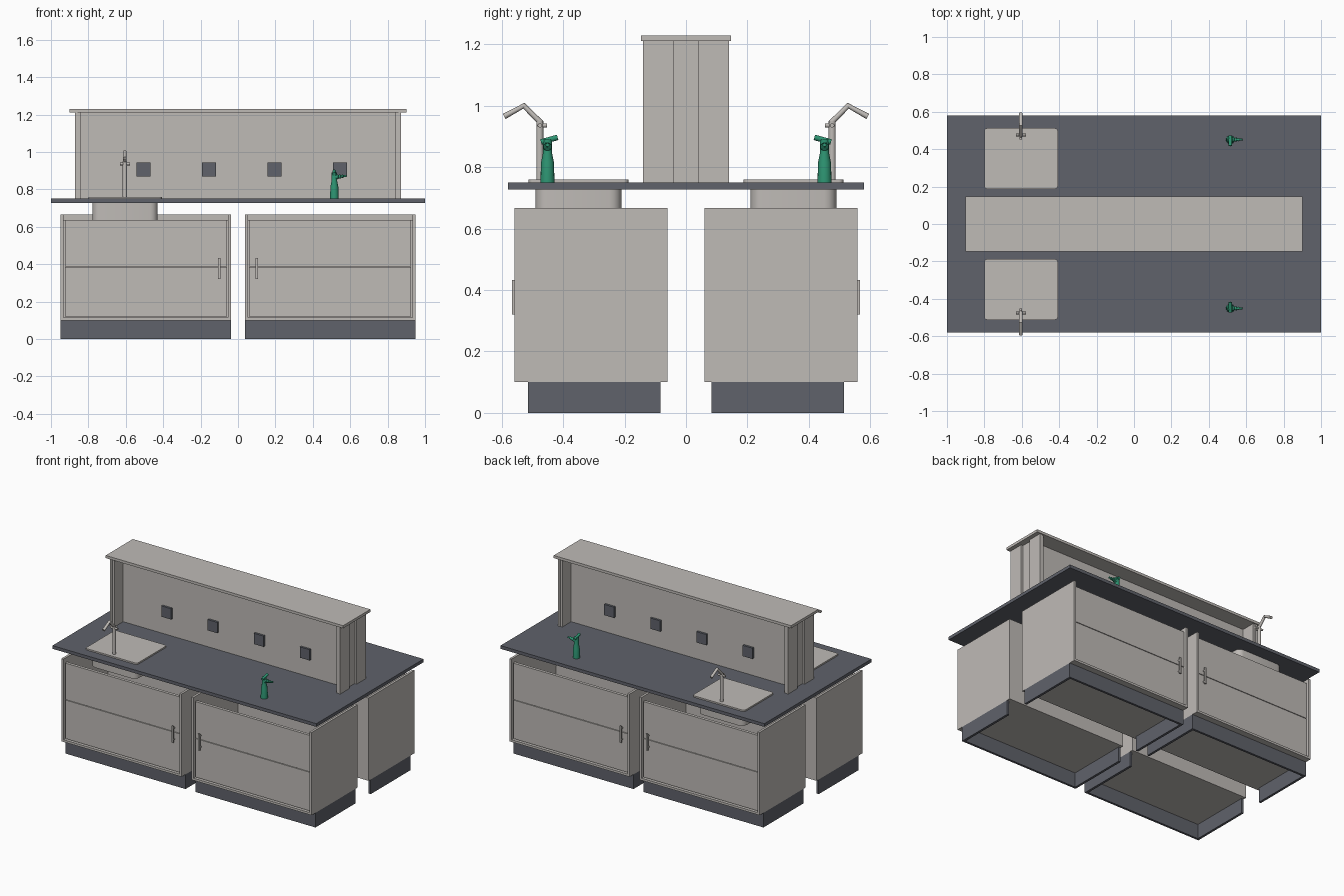
import bpy, bmesh
from mathutils import Vector

cube = bpy.data.objects.get("Cube")
if cube:
    bpy.data.objects.remove(cube, do_unlink=True)


def material(name, rgb):
    m = bpy.data.materials.new(name)
    m.use_nodes = True
    m.diffuse_color = (*rgb, 1)
    m.node_tree.nodes["Principled BSDF"].inputs["Base Color"].default_value = (*rgb, 1)
    return m


LIGHT = material("warm light gray", (0.52, 0.495, 0.47))
DARK = material("slate gray", (0.115, 0.122, 0.145))
GREEN = material("green enamel", (0.027, 0.30, 0.17))


def finish(name, bm, mat, smooth=False):
    bmesh.ops.recalc_face_normals(bm, faces=bm.faces)
    mesh = bpy.data.meshes.new(name)
    bm.to_mesh(mesh)
    bm.free()
    mesh.materials.append(mat)
    obj = bpy.data.objects.new(name, mesh)
    bpy.context.collection.objects.link(obj)
    if smooth:
        bpy.ops.object.select_all(action="DESELECT")
        obj.select_set(True)
        bpy.context.view_layer.objects.active = obj
        bpy.ops.object.shade_smooth_by_angle()
    return obj


def box(name, x, y, z, mat, corner=0):
    """Box from (min, max) pairs; corner rounds the upright edges."""
    bm = bmesh.new()
    bmesh.ops.create_cube(bm, size=1)
    for v in bm.verts:
        v.co = [r[0] if c < 0 else r[1] for c, r in zip(v.co, (x, y, z))]
    if corner:
        upright = [e for e in bm.edges
                   if abs(e.verts[0].co.z - e.verts[1].co.z) > 0.001]
        bmesh.ops.bevel(bm, geom=upright, offset=corner, segments=4,
                        profile=0.5, affect="EDGES")
    return finish(name, bm, mat, corner > 0)


def rod(name, points, radii, mat, sides=16):
    """Round bar through points, with a radius at each point."""
    bm = bmesh.new()
    pts = [Vector(p) for p in points]
    rings = []
    for i, p in enumerate(pts):
        d = (pts[min(i + 1, len(pts) - 1)] - pts[max(i - 1, 0)]).normalized()
        turn = d.to_track_quat("Z", "Y").to_matrix().to_4x4()
        turn.translation = p
        rings.append(bmesh.ops.create_circle(bm, segments=sides, radius=radii[i],
                                             matrix=turn)["verts"])
    for a, b in zip(rings, rings[1:]):
        for i in range(sides):
            j = (i + 1) % sides
            bm.faces.new((a[i], a[j], b[j], b[i]))
    bm.faces.new(rings[0])
    bm.faces.new(rings[-1])
    return finish(name, bm, mat, True)


def side_y(s, a, b):
    """Distances a, b from the centre line, on the front (-1) or back (1)."""
    return tuple(sorted((s * a, s * b)))


def cabinet(tag, s, h):
    def part(name, x, y, z, mat=LIGHT):
        box(f"{tag}_{name}", tuple(sorted((h * x[0], h * x[1]))),
            side_y(s, *y), z, mat)

    inner, outer, t = 0.037, 0.948, 0.016
    # carcass, open at the top
    part("inner_side", (inner, inner + t), (0.06, 0.558), (0.10, 0.667))
    part("outer_side", (outer - t, outer), (0.06, 0.558), (0.10, 0.667))
    part("bottom", (inner + t, outer - t), (0.06, 0.558), (0.10, 0.115))
    part("back", (inner + t, outer - t), (0.06, 0.076), (0.115, 0.667))
    # lower door and upper drawer front
    part("lower_front", (inner + 0.022, outer - 0.022), (0.53, 0.546), (0.12, 0.384))
    part("upper_front", (inner + 0.022, outer - 0.022), (0.53, 0.546), (0.388, 0.637))
    part("front_backing", (inner + t, outer - t), (0.522, 0.53), (0.115, 0.635))
    # upright handle
    part("handle", (0.094, 0.106), (0.558, 0.567), (0.32, 0.433))
    for z in (0.335, 0.412):
        part("handle_mount", (0.096, 0.104), (0.545, 0.56), (z, z + 0.008))
    # plinth, open towards the middle
    part("plinth_front", (inner, outer), (0.50, 0.515), (0, 0.10), DARK)
    part("plinth_inner", (inner, inner + t), (0.083, 0.50), (0, 0.10), DARK)
    part("plinth_outer", (outer - t, outer), (0.083, 0.50), (0, 0.10), DARK)


def sink(tag, s):
    box(f"{tag}_sink_rim", (-0.80, -0.407), side_y(s, 0.188, 0.512),
        (0.75, 0.76), LIGHT, 0.015)
    box(f"{tag}_sink_bowl", (-0.778, -0.43), side_y(s, 0.21, 0.49),
        (0.634, 0.752), LIGHT, 0.04)
    # faucet with cross handle and angled spout
    x, y = -0.605, s * 0.476
    rod(f"{tag}_faucet_post", [(x, y, 0.755), (x, y, 0.95)], [0.0115] * 2, LIGHT)
    rod(f"{tag}_faucet_cross", [(x - 0.027, y, 0.936), (x + 0.027, y, 0.936)],
        [0.007] * 2, LIGHT)
    rod(f"{tag}_faucet_knob", [(x, y, 0.936), (x, s * 0.452, 0.936)],
        [0.007] * 2, LIGHT)
    rod(f"{tag}_faucet_spout",
        [(x, s * 0.47, 0.942), (x, s * 0.528, 1.0), (x, s * 0.592, 0.965)],
        [0.0095] * 3, LIGHT)


def gas_tap(tag, s):
    x, y = 0.515, s * 0.451
    rod(f"{tag}_gas_tap_body",
        [(x, y, z) for z in (0.75, 0.815, 0.845, 0.89)],
        [0.023, 0.021, 0.015, 0.015], GREEN)
    # ribbed hose nozzle
    steps = [(0, 0.015), (0.02, 0.013), (0.022, 0.009), (0.034, 0.011), (0.035, 0.007),
             (0.047, 0.009), (0.048, 0.005), (0.064, 0.006)]
    rod(f"{tag}_gas_tap_nozzle", [(x + d, y, 0.866 + d * 0.1) for d, r in steps],
        [r for d, r in steps], GREEN)
    # tilted lever
    rod(f"{tag}_gas_tap_lever", [(x, s * 0.472, 0.882), (x, s * 0.418, 0.897)],
        [0.009] * 2, GREEN)


# worktop and raised shelf
box("worktop", (-1, 1), (-0.58, 0.58), (0.728, 0.75), DARK)
box("shelf_top", (-0.9, 0.9), (-0.147, 0.147), (1.211, 1.229), LIGHT)
box("shelf_wall", (-0.857, 0.857), (-0.04, 0.04), (0.75, 1.211), LIGHT)

for s, tag in ((-1, "front"), (1, "back")):
    for h, side in ((-1, "right"), (1, "left")):
        cabinet(f"{tag}_{side}", s, h)
        # shelf end fin and its inner cleat
        for name, a, b, depth in (("fin", 0.857, 0.872, 0.14),
                                  ("cleat", 0.842, 0.857, 0.136)):
            box(f"{tag}_{side}_shelf_{name}", tuple(sorted((h * a, h * b))),
                side_y(s, 0.04, depth), (0.75, 1.211), LIGHT)
    # power sockets
    for i in range(4):
        x = -0.505 + i * 0.35
        box(f"{tag}_socket", (x - 0.037, x + 0.037), side_y(s, 0.04, 0.055),
            (0.87, 0.944), DARK)
    sink(tag, s)
    gas_tap(tag, s)
